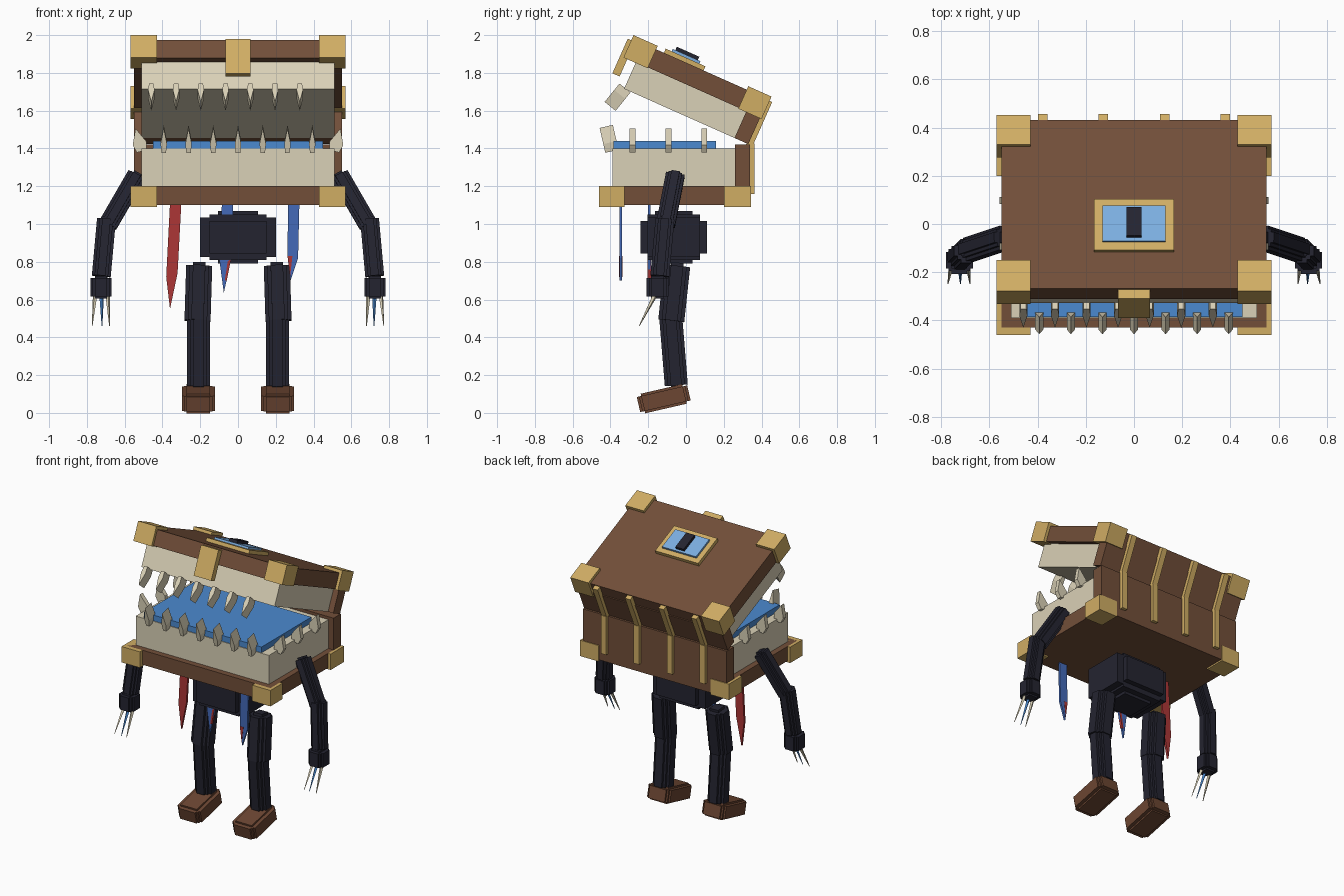
import bpy, bmesh, math
from mathutils import Matrix, Vector

if "Cube" in bpy.data.objects:
    bpy.data.objects.remove(bpy.data.objects["Cube"])


def material(name, rgb):
    m = bpy.data.materials.new(name)
    lin = [((c / 255 + 0.055) / 1.055) ** 2.4 if c > 10 else c / 255 / 12.92 for c in rgb]
    m.diffuse_color = (*lin, 1)
    m.use_nodes = True
    m.node_tree.nodes["Principled BSDF"].inputs["Base Color"].default_value = m.diffuse_color
    return m


BROWN = material("wood brown", (114, 79, 57))
SHOE = material("shoe brown", (108, 70, 50))
GOLD = material("gold", (208, 173, 100))
IVORY = material("ivory", (218, 209, 183))
BLACK = material("dark cloth", (36, 36, 48))
BLUE = material("tongue blue", (75, 138, 208))
SKY = material("light blue", (124, 174, 224))
RED = material("ribbon red", (172, 54, 54))
NAVY = material("ribbon blue", (68, 106, 184))

T = Matrix.Translation
I = Matrix.Identity(4)


def rot(deg, axis):
    return Matrix.Rotation(math.radians(deg), 4, axis)


def finish(name, bm, mat, M):
    bmesh.ops.recalc_face_normals(bm, faces=bm.faces)
    me = bpy.data.meshes.new(name)
    bm.to_mesh(me)
    bm.free()
    me.materials.append(mat)
    ob = bpy.data.objects.new(name, me)
    ob.matrix_world = M
    bpy.context.collection.objects.link(ob)
    return ob


def boxes(name, spans, mat, M=I):
    """One object from boxes given as (x0, x1, y0, y1, z0, z1)."""
    bm = bmesh.new()
    for x0, x1, y0, y1, z0, z1 in spans:
        m = T(((x0 + x1) / 2, (y0 + y1) / 2, (z0 + z1) / 2)) @ Matrix.Diagonal((x1 - x0, y1 - y0, z1 - z0, 1))
        bmesh.ops.create_cube(bm, size=1, matrix=m)
    return finish(name, bm, mat, M)


def prism(name, profile, depth, mat, M=I):
    """Outline in x/z extruded along y."""
    bm = bmesh.new()
    f = bm.faces.new([bm.verts.new((x, -depth / 2, z)) for x, z in profile])
    ext = bmesh.ops.extrude_face_region(bm, geom=[f])
    verts = [v for v in ext["geom"] if isinstance(v, bmesh.types.BMVert)]
    bmesh.ops.translate(bm, vec=(0, depth, 0), verts=verts)
    return finish(name, bm, mat, M)


def stepped(hx, hy, hz, s):
    """Chunky block with notched edges: overlapping centred boxes."""
    halves = [(hx, hy - 2 * s, hz - s), (hx - s, hy - s, hz - s),
              (hx - 2 * s, hy, hz - s), (hx - 2 * s, hy - 2 * s, hz)]
    return [(-a, a, -b, b, -c, c) for a, b, c in halves]


def limb(name, p0, p1, w, mat=BLACK, s=0.014):
    p0, p1 = Vector(p0), Vector(p1)
    q = Vector((0, 0, 1)).rotation_difference(p0 - p1)
    M = T((p0 + p1) / 2) @ q.to_matrix().to_4x4()
    return boxes(name, stepped(w / 2, w / 2, (p0 - p1).length / 2, s), mat, M)


def tooth(name, w, d, h, M):
    prof = [(-w * .35, 0), (w * .35, 0), (w * .5, h * .35), (0, h), (-w * .5, h * .35)]
    return prism(name, prof, d, IVORY, M)


# Chest base
boxes("chest_tray", [(-.55, .55, -.43, .32, 1.10, 1.20)], BROWN)
boxes("lower_gum", [(-.51, .51, -.39, .26, 1.19, 1.40)], IVORY)
boxes("lower_back_wall", [(-.55, .55, .26, .34, 1.10, 1.42)], BROWN)
boxes("tongue", [(-.45, .45, -.385, .16, 1.39, 1.44)], BLUE)

# Lid: local y runs front to back, local z is up from the lid top
LID = T((0, -.278, 2.0)) @ rot(-24, 'X')
boxes("lid_slab", [(-.55, .55, .02, .785, -.125, -.02)], BROWN, LID)
boxes("upper_gum", [(-.51, .51, .07, .715, -.28, -.12)], IVORY, LID)
boxes("upper_back_wall", [(-.55, .55, .71, .79, -.28, -.10)], BROWN, LID)
boxes("lid_latch", [(-.067, .067, -.02, .022, -.23, -.03)], GOLD, LID)

# Gold corner caps
for s, side in ((-1, "left"), (1, "right")):
    x0, x1 = sorted((s * .43, s * .57))
    for end, y0, y1, v0, v1 in (("front", -.46, -.325, 0, .14), ("back", .20, .345, .665, .80)):
        boxes(f"tray_corner_{end}_{side}", [(x0, x1, y0, y1, 1.09, 1.20)], GOLD)
        boxes(f"lid_corner_{end}_{side}", [(x0, x1, v0, v1, -.13, 0)], GOLD, LID)

# Back straps
for i, x in enumerate((-.378, -.128, .128, .378)):
    boxes(f"lower_strap_{i}", [(x - .02, x + .02, .33, .362, 1.16, 1.425)], GOLD)
    boxes(f"upper_strap_{i}", [(x - .02, x + .02, .78, .815, -.29, -.025)], GOLD, LID)

# Lid emblem
boxes("emblem_frame", [(-.165, .165, .185, .415, -.03, .004)], GOLD, LID)
boxes("emblem_panel", [(-.13, .13, .22, .38, -.02, .018)], SKY, LID)
boxes("emblem_slot", [(-.032, .032, .235, .365, 0, .037)], BLACK, LID)

# Teeth
for i in range(-3, 4):
    tooth(f"lower_tooth_{i + 3}", .034, .072, .135, T((.131 * i, -.392, 1.385)) @ rot(13, 'X'))
    tooth(f"upper_tooth_{i + 3}", .034, .075, .125, T((.131 * i - .066, -.323, 1.72)) @ rot(141, 'X'))
for s in (-1, 1):
    for j, y in enumerate((-.283, -.093, .097)):
        tooth(f"side_tooth_{'left' if s < 0 else 'right'}_{j}", .075, .03, .125,
              T((s * .51, y, 1.385)) @ rot(s * 15, 'Y'))

# Hips
boxes("hips", [(-.2, .2, -.14, .14, -.105, .105), (-.15, .15, -.175, .175, -.085, .085),
               (-.15, .15, -.14, .14, -.12, .12), (-.105, .105, -.1, .1, -.14, .14)],
      BLACK, T((0, -.065, .93)))

# Arms and legs
for s, side in ((-1, "left"), (1, "right")):
    limb(f"upper_arm_{side}", (s * .53, -.055, 1.27), (s * .695, -.11, .985), .10)
    limb(f"lower_arm_{side}", (s * .695, -.11, 1.04), (s * .725, -.14, .71), .10)
    boxes(f"hand_{side}", stepped(.056, .058, .06, .012), BLACK, T((s * .725, -.15, .665)))
    for k, (xa, xb) in enumerate(((.69, .68), (.722, .72), (.757, .772))):
        a, b = Vector((s * xa, -.165, .62)), Vector((s * xb, -.248, .46))
        bm = bmesh.new()
        bmesh.ops.create_cone(bm, cap_ends=True, segments=4, radius1=.012, radius2=.002, depth=(b - a).length)
        q = Vector((0, 0, 1)).rotation_difference(b - a)
        finish(f"claw_{side}_{k}", bm, BLUE if k == 1 else IVORY, T((a + b) / 2) @ q.to_matrix().to_4x4())
    limb(f"upper_leg_{side}", (s * .205, -.045, .795), (s * .215, -.08, .47), .138, s=.018)
    limb(f"lower_leg_{side}", (s * .21, -.082, .52), (s * .21, -.05, .13), .122, s=.016)
    boxes(f"foot_{side}", stepped(.087, .137, .053, .012), SHOE, T((s * .21, -.118, .075)) @ rot(13, 'X'))

# Hanging ribbons
prism("red_ribbon", [(-.36, 1.11), (-.30, 1.11), (-.32, .74), (-.36, .55), (-.38, .72)], .016, RED, T((0, -.1, 0)))
prism("middle_ribbon", [(-.085, 1.11), (-.025, 1.11), (-.035, .82), (-.075, .635), (-.1, .82)],
      .014, NAVY, T((0, -.195, 0)))
prism("middle_ribbon_tip", [(-.07, .70), (-.06, .70), (-.036, .82), (-.055, .80)], .018, RED, T((0, -.195, 0)))
prism("front_ribbon", [(.265, 1.11), (.325, 1.11), (.318, .82), (.278, .70), (.262, .83)],
      .014, NAVY, T((0, -.345, 0)))
prism("front_ribbon_tip", [(.262, .83), (.288, .83), (.276, .72)], .018, RED, T((0, -.345, 0)))
